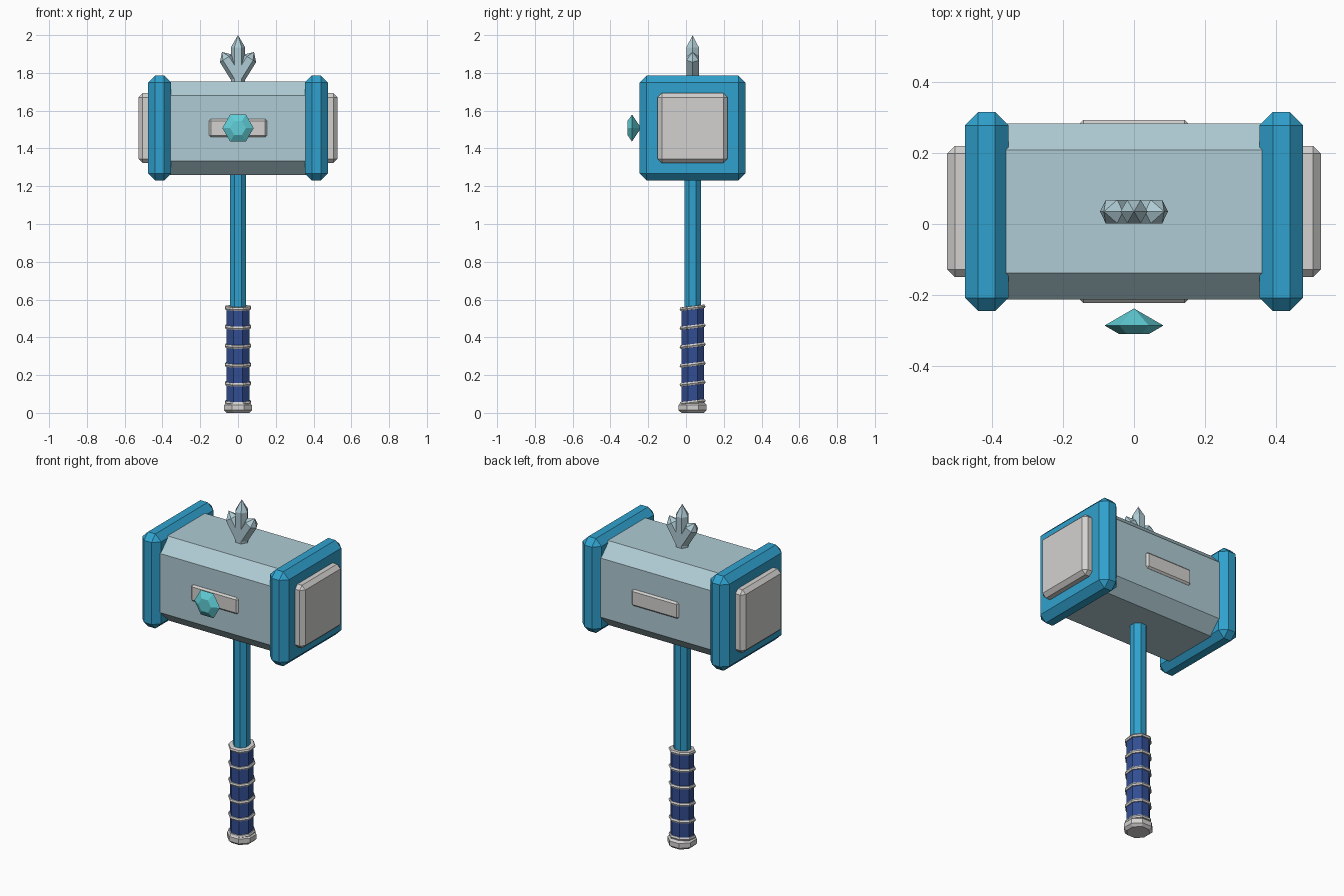
import bpy, bmesh
from math import radians, pi, cos, sin
from mathutils import Matrix, Vector

if "Cube" in bpy.data.objects:
    bpy.data.objects.remove(bpy.data.objects["Cube"])

CY = 0.035   # depth of the shaft axis
HZ = 1.508   # height of the head axis


def material(name, *rgb):
    m = bpy.data.materials.new(name)
    m.use_nodes = True
    m.diffuse_color = (*rgb, 1)
    m.node_tree.nodes["Principled BSDF"].inputs["Base Color"].default_value = (*rgb, 1)
    return m


ICE = material("pale ice blue", 0.43, 0.60, 0.66)
BLUE = material("bright blue", 0.03, 0.36, 0.62)
SILVER = material("silver", 0.65, 0.64, 0.63)
NAVY = material("navy", 0.032, 0.075, 0.29)
GEM = material("turquoise", 0.12, 0.62, 0.68)


def finish(name, bm, mat):
    bmesh.ops.recalc_face_normals(bm, faces=bm.faces)
    mesh = bpy.data.meshes.new(name)
    bm.to_mesh(mesh)
    bm.free()
    mesh.materials.append(mat)
    ob = bpy.data.objects.new(name, mesh)
    bpy.context.collection.objects.link(ob)
    return ob


def box(name, centre, size, bevel, mat, along_x=False):
    """Chamfered box; along_x chamfers only the edges running along x."""
    bm = bmesh.new()
    bmesh.ops.create_cube(bm, size=1)
    bmesh.ops.scale(bm, vec=size, verts=bm.verts)
    bmesh.ops.translate(bm, vec=centre, verts=bm.verts)
    edges = [e for e in bm.edges
             if not along_x or abs(e.verts[0].co.x - e.verts[1].co.x) > 0.1]
    bmesh.ops.bevel(bm, geom=edges, offset=bevel, segments=1, affect='EDGES')
    return finish(name, bm, mat)


def lathe(name, profile, sides, mat, matrix, turn=0.0):
    """Turn a (radius, height) profile about z; zero radius makes a point."""
    bm = bmesh.new()
    rings = []
    for r, h in profile:
        count = sides if r > 0 else 1
        rings.append([bm.verts.new((r * cos(turn + 2 * pi * i / sides),
                                    r * sin(turn + 2 * pi * i / sides), h))
                      for i in range(count)])
    for a, b in zip(rings, rings[1:]):
        for i in range(sides):
            j = (i + 1) % sides
            quad = [a[i % len(a)], a[j % len(a)], b[j % len(b)], b[i % len(b)]]
            bm.faces.new(list(dict.fromkeys(quad)))
    for ring in (rings[0], rings[-1]):
        if len(ring) > 1:
            bm.faces.new(ring)
    bm.transform(matrix)
    return finish(name, bm, mat)


def at(x, y, z):
    return Matrix.Translation((x, y, z))


# Hammer head block
box("head_block", (0, CY, HZ), (0.8, 0.495, 0.495), 0.074, ICE, along_x=True)

# End collars and striking plates
for side, s in (("left", 1), ("right", -1)):
    box(side + "_collar", (s * 0.415, CY, HZ), (0.122, 0.56, 0.555), 0.037, BLUE)
    box(side + "_striking_plate", (s * 0.477, CY, HZ), (0.1, 0.37, 0.37), 0.022, SILVER)

# Inlay bars on the front and back
for name, y in (("front_bar", -0.202), ("back_bar", 0.272)):
    box(name, (0, y, HZ), (0.305, 0.042, 0.097), 0.01, SILVER)

# Cut gem floating before the front bar
lathe("gem", [(0, 0), (0.083, 0.048), (0.042, 0.072)], 6, GEM,
      at(0, -0.238, HZ) @ Matrix.Rotation(radians(90), 4, 'X'))

# Crystal crest
lathe("centre_crystal", [(0.038, 0), (0.038, 0.185), (0, 0.25)], 6, ICE, at(0, CY, 1.75))
for side, s in (("left", 1), ("right", -1)):
    lathe(side + "_crystal", [(0.038, 0), (0.038, 0.12), (0, 0.16)], 6, ICE,
          at(0, CY, 1.775) @ Matrix.Rotation(s * radians(32), 4, 'Y'))

# Shaft, grip and pommel
lathe("shaft", [(0.047, 0.5), (0.047, 1.3)], 8, BLUE, at(0, CY, 0), pi / 8)
lathe("grip", [(0.065, 0.03), (0.065, 0.555)], 8, NAVY, at(0, CY, 0), pi / 8)
lathe("pommel", [(0.064, 0), (0.08, 0.014), (0.08, 0.042), (0.064, 0.056)], 8,
      SILVER, at(0, CY, 0), pi / 8)

# Slightly tilted grip bands
for i in range(6):
    lathe("grip_band_%d" % (i + 1),
          [(0.058, -0.01), (0.07, -0.009), (0.075, 0), (0.07, 0.009), (0.058, 0.01)],
          8, SILVER,
          at(0, CY, 0.056 + i * 0.1) @ Matrix.Rotation(radians(7), 4, 'X'), pi / 8)
